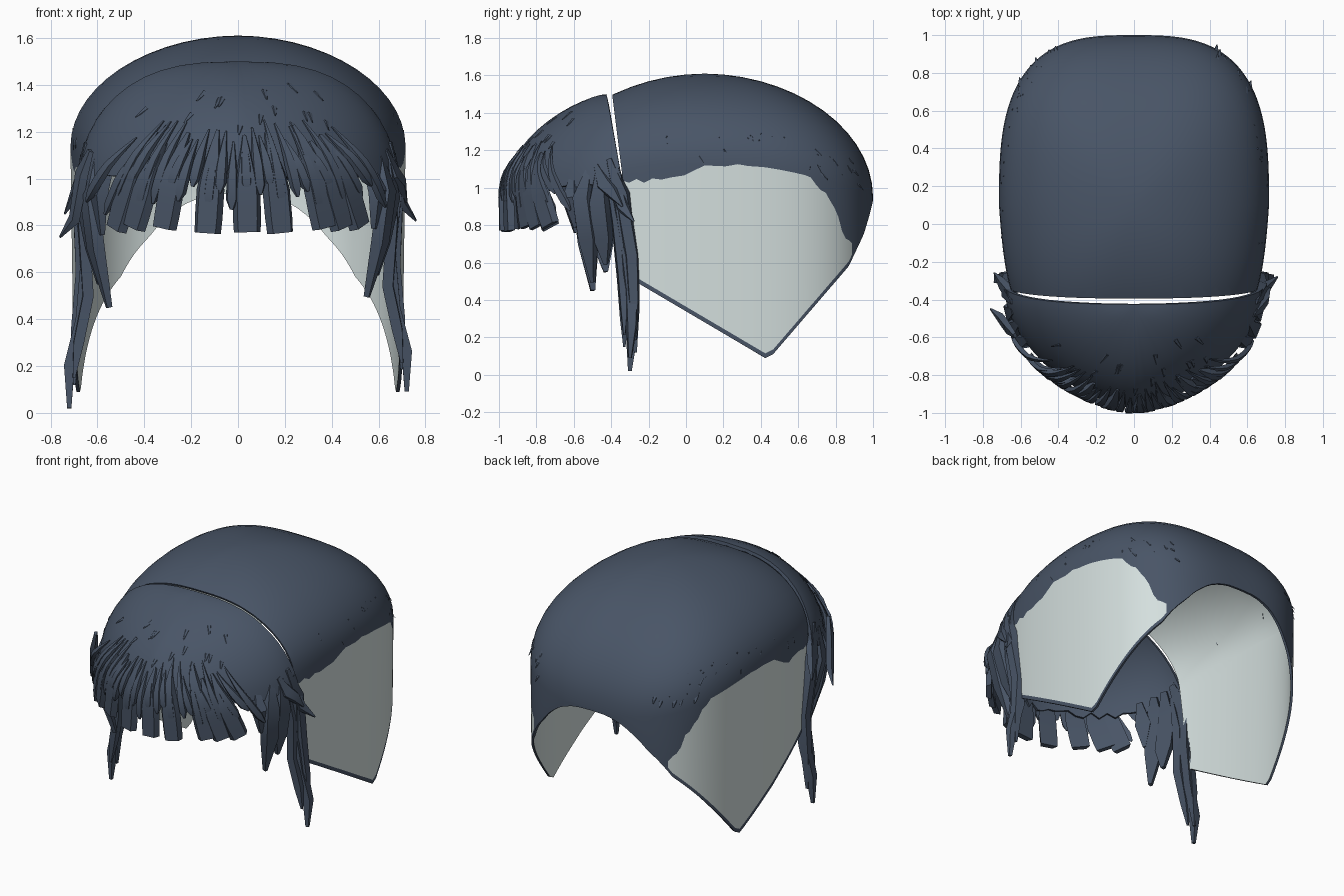
import bpy, bmesh, math, random
from mathutils import Vector

random.seed(4)
rnd = random.uniform
if "Cube" in bpy.data.objects:
    bpy.data.objects.remove(bpy.data.objects["Cube"])


def material(name, rgb):
    m = bpy.data.materials.new(name)
    m.use_nodes = True
    m.diffuse_color = (*rgb, 1)
    node = m.node_tree.nodes["Principled BSDF"]
    node.inputs["Base Color"].default_value = (*rgb, 1)
    node.inputs["Roughness"].default_value = 0.8
    return m


HAIR = material("slate blue hair", (0.066, 0.09, 0.134))
LINING = material("pale lining", (0.66, 0.74, 0.73))


def finish(bm, name, mats, thickness=0, inner=0):
    """Turn the bmesh into an object, thicken it and smooth it."""
    me = bpy.data.meshes.new(name)
    bm.to_mesh(me)
    bm.free()
    ob = bpy.data.objects.new(name, me)
    bpy.context.collection.objects.link(ob)
    for m in mats:
        me.materials.append(m)
    bpy.ops.object.select_all(action='DESELECT')
    ob.select_set(True)
    bpy.context.view_layer.objects.active = ob
    if thickness:
        mod = ob.modifiers.new("shell", 'SOLIDIFY')
        mod.thickness = thickness
        mod.offset = -1
        mod.material_offset = inner
        bpy.ops.object.modifier_apply(modifier=mod.name)
    bpy.ops.object.shade_smooth_by_angle(angle=math.radians(35))


def lerp_table(table, y):
    if y <= table[0][0]:
        return table[0][1]
    for (a, p), (b, q) in zip(table, table[1:]):
        if y <= b:
            return p + (q - p) * (y - a) / (b - a)
    return table[-1][1]


def spow(v, p):
    return math.copysign(abs(v) ** p, v)


def face_outward(bm, centre):
    bm.normal_update()
    if sum(f.normal.dot(f.calc_center_median() - centre) for f in bm.faces) < 0:
        bmesh.ops.reverse_faces(bm, faces=bm.faces[:])


def ribbon(bm, pts, widths, thick):
    """Sweep a flat rectangular lock of hair along a path."""
    pts = [Vector(p) for p in pts]
    rings = []
    for i, p in enumerate(pts):
        t = (pts[min(i + 1, len(pts) - 1)] - pts[max(i - 1, 0)]).normalized()
        n = Vector((p.x, p.y + 0.3, 0)).normalized()
        w = t.cross(n).normalized()
        n = w.cross(t)
        h, d = w * widths[i] / 2, n * thick * min(1, widths[i] / 0.05) / 2
        rings.append([bm.verts.new(p + o) for o in (h - d, h * 0.7 + d, -h * 0.7 + d, -h - d)])
    for a, b in zip(rings, rings[1:]):
        for k in range(4):
            bm.faces.new((a[k], a[k - 1], b[k - 1], b[k]))
    bm.faces.new(rings[0])
    bm.faces.new(rings[-1][::-1])


# Cap: a rounded dome with hanging side flaps
BOTTOM = [(-0.8, 0.81), (0.44, 0.08), (0.87, 0.58), (0.95, 0.75), (0.98, 0.85), (0.995, 0.91), (1.0, 0.935)]
PANEL = [(-0.35, 1.02), (-0.1, 1.04), (0.07, 1.07), (0.1, 1.13), (0.55, 1.13),
         (0.65, 1.09), (0.72, 1.0), (0.8, 0.87), (0.85, 0.74), (0.9, 0.68)]


def cap_plan(a):
    x, y = 0.715 * spow(math.cos(a), 2 / 3), 0.9 * spow(math.sin(a), 2 / 3)
    if y < 0:
        x *= 1 + 0.1 * y
    return x, y, 1.135 - 0.185 * (y / 0.9) ** 2


def cap_point(a, s):
    x, y, eq = cap_plan(a)
    return (x * s, 0.1 + y * s, eq + (1.61 - eq) * math.sqrt(max(0, 1 - s ** 1.93)))


bm = bmesh.new()
COLS, ROWS = 144, 14
columns = []
apex = bm.verts.new((0, 0.1, 1.61))
for c in range(COLS):
    a = math.tau * c / COLS
    col = [bm.verts.new(cap_point(a, math.sin(math.pi / 2 * r / ROWS))) for r in range(1, ROWS + 1)]
    x, y, eq = cap_plan(a)
    y += 0.1
    low = min(lerp_table(BOTTOM, y), eq - 0.01)
    top = min(lerp_table(PANEL, y) + rnd(-0.02, 0.02), eq - 0.002)
    rim = min(low + 0.025, eq - 0.004)
    top = max(top, rim + 0.001)
    for z in (top, rim, low):
        col.append(bm.verts.new((x * (1 - 0.02 * (eq - z)), y, z)))
    columns.append((col, top - rim > 0.02))
for (p, light), (q, light2) in zip(columns, columns[1:] + columns[:1]):
    bm.faces.new((apex, p[0], q[0]))
    for r in range(len(p) - 1):
        f = bm.faces.new((p[r], p[r + 1], q[r + 1], q[r]))
        f.material_index = int(r == ROWS and light and light2)
bmesh.ops.bisect_plane(bm, geom=bm.verts[:] + bm.edges[:] + bm.faces[:],
                       plane_co=(0, -0.395, 1.5), plane_no=(0, -1, -0.125), clear_outer=True)
face_outward(bm, Vector((0, 0.2, 0.8)))
finish(bm, "cap", [HAIR, LINING], 0.015, 1)

# Fringe shell: half dome in front of the cap, wrapping past its front edge at the temples
EQ, TOP, HALF = 0.95, 1.5, 0.69


def fringe_point(a, z, off=0.0):
    sn = max(0, math.sin(a))
    e = 2.7 - 1.3 * sn
    s = 1 if z <= EQ else (1 - ((z - EQ) / (TOP - EQ)) ** 2) ** (1 / e)
    x = (HALF + off) * s * spow(math.cos(a), 1.3)
    y = -0.425 - (0.55 + off) * s * sn ** 1.25 + 0.18 * (TOP - z) * (1 - sn) ** 2
    return Vector((x, y, z))


bm = bmesh.new()
apex = bm.verts.new((0, -0.425, TOP))
columns = []
for c in range(49):
    a = math.pi * c / 48
    end = 1.0 + rnd(-0.02, 0.02)
    columns.append([bm.verts.new(fringe_point(a, end + (TOP - end) * math.cos(math.pi / 2 * r / 12)))
                    for r in range(1, 13)])
for p, q in zip(columns, columns[1:]):
    bm.faces.new((apex, p[0], q[0]))
    for r in range(11):
        bm.faces.new((p[r], p[r + 1], q[r + 1], q[r]))
face_outward(bm, Vector((0, -0.4, 0.9)))
finish(bm, "fringe_shell", [HAIR], 0.02)


def angle_at(x):
    return math.acos(spow(max(-1, min(1, x / HALF)), 1 / 1.3))


def hang(bm, x, z0, z1, w, off, tip, thick=0.035):
    """A lock that fans outward over the fringe surface."""
    pts, ws = [], []
    for i in range(8):
        t = i / 7
        pts.append(fringe_point(angle_at(x * (0.78 + 0.22 * t)), z0 + (z1 - z0) * t, off * min(1, 0.2 + 2 * t)))
        ws.append(w * (min(1, 0.15 + 1.6 * t) if t < 0.95 else tip))
    ribbon(bm, pts, ws, thick)


# Broad blunt front locks
bm = bmesh.new()
for x in (-0.5, -0.43, -0.31, -0.13, 0.04, 0.18, 0.36, 0.43, 0.5):
    hang(bm, x, 1.2 + rnd(-0.05, 0.04), 0.762 + 0.06 * abs(x) + rnd(-0.005, 0.01),
         0.12, 0.008 + 0.05 * abs(x), 0.95)
finish(bm, "front_locks", [HAIR])

# Fine pointed strands lying over them
bm = bmesh.new()
for i in range(24):
    x = -0.6 + 1.2 * i / 23 + rnd(-0.015, 0.015)
    hang(bm, x, 1.23 + rnd(-0.08, 0.03), 0.93 + rnd(-0.1, 0.05), 0.05, 0.018 + 0.05 * abs(x), 0.3, 0.022)
finish(bm, "fine_strands", [HAIR])

# Side locks, long tails and flicked wisps
SIDE = [
    ([(.64, -.41, 1.15), (.68, -.35, .95), (.65, -.31, .65), (.67, -.29, .4), (.72, -.29, .2), (.72, -.3, .02)], .1),
    ([(.66, -.37, 1.1), (.68, -.33, .85), (.67, -.29, .6), (.69, -.28, .35), (.7, -.27, .12)], .08),
    ([(.65, -.42, 1.05), (.66, -.37, .8), (.64, -.34, .5), (.68, -.33, .3), (.7, -.33, .15)], .06),
    ([(.6, -.52, 1.08), (.64, -.56, .93), (.61, -.53, .7), (.55, -.5, .45)], .12),
    ([(.63, -.46, 1.1), (.66, -.47, .9), (.62, -.45, .7), (.59, -.43, .55)], .12),
    ([(.55, -.6, 1.06), (.6, -.62, .93), (.58, -.59, .76)], .1),
]
for name, sx in (("left", 1), ("right", -1)):
    bm = bmesh.new()
    lift = 0.06 if sx > 0 else 0
    for path, w in SIDE:
        pts = [(sx * x, y, z + lift * (1.2 - z)) for x, y, z in path]
        ws = [w * (0.35, 1, 1, 0.8, 0.6, 0.35)[i] for i in range(len(pts))]
        ws[-1] = w * 0.2
        ribbon(bm, pts, ws, 0.045)
    tips = [(.76, -.28, .82), (.72, -.34, .9)] if sx > 0 else [(.76, -.45, .75), (.74, -.26, .85)]
    for x, y, z in tips:
        pts = [(sx * .63, y - .14, 1.12), (sx * .67, y - .1, 1.02), (sx * .7, y - .06, z + .08), (sx * x, y, z)]
        ribbon(bm, pts, [.03, .09, .07, .01], 0.03)
    finish(bm, name + "_side_locks", [HAIR])

# Small loose tufts on the cap and fringe
bm = bmesh.new()
for i in range(60):
    a = rnd(-0.15, 1.1)
    p = Vector(cap_point(math.pi - a if i % 2 else a, rnd(0.93, 0.998)))
    if p.y < -0.3:
        continue
    out = Vector((p.x, p.y - 0.1, 0)).normalized() * 0.006
    ribbon(bm, [p - out, p + out * 0.5 + Vector((0, rnd(-0.03, 0.03), -0.04))], [0.03, 0.006], 0.01)
for i in range(16):
    a = angle_at(rnd(-0.55, 0.55))
    z = rnd(1.22, 1.42)
    ribbon(bm, [fringe_point(a, z), fringe_point(a + 0.03, z - 0.04, 0.01)], [0.025, 0.006], 0.01)
finish(bm, "loose_tufts", [HAIR])
